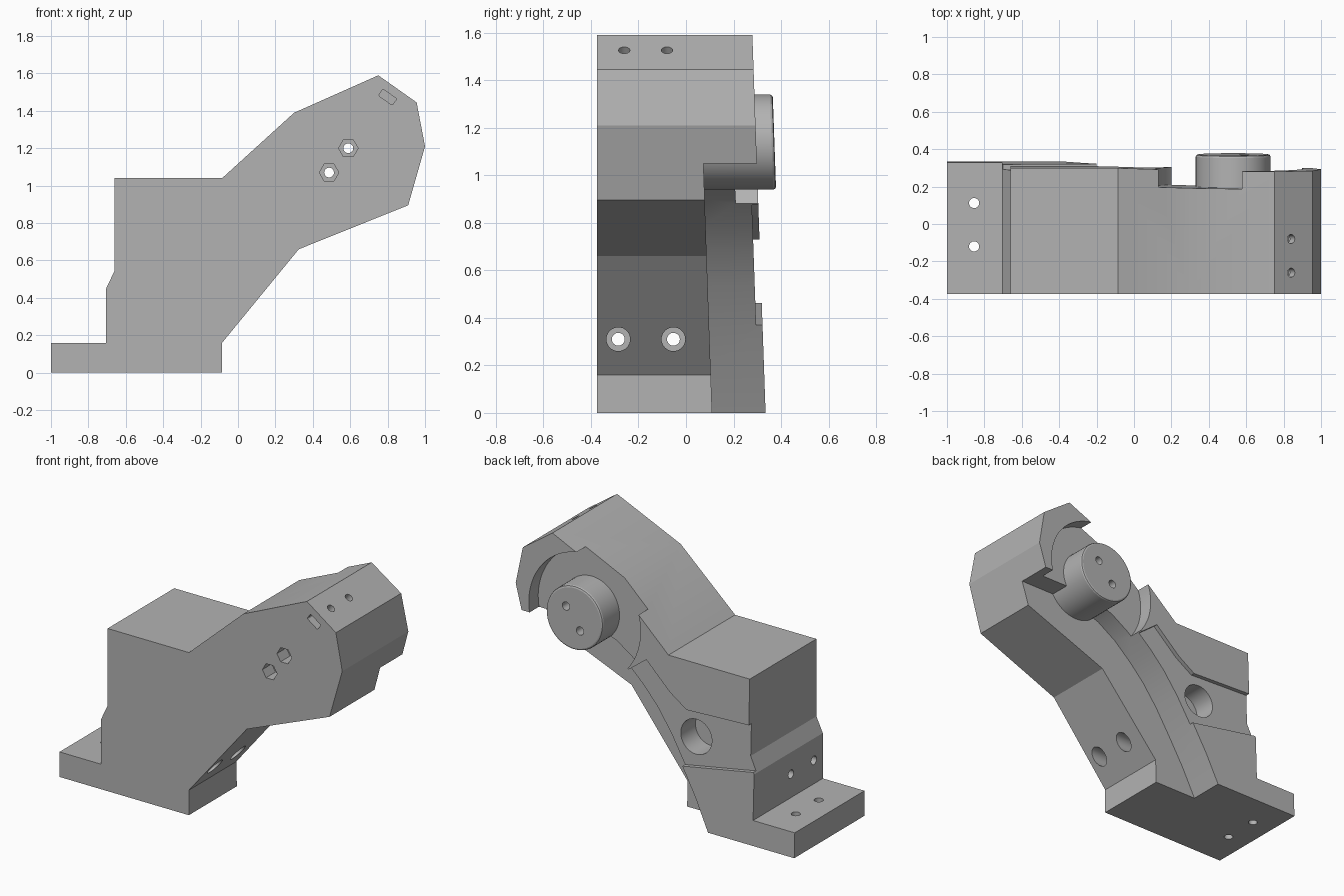
import bpy, bmesh, math
from mathutils import Vector, Matrix

cube = bpy.data.objects.get("Cube")
if cube:
    bpy.data.objects.remove(cube, do_unlink=True)

TILT = 0.035  # the rear planes lean forward with height

grey = bpy.data.materials.new("plain grey")
grey.use_nodes = True
grey.diffuse_color = (0.45, 0.45, 0.45, 1)
grey.node_tree.nodes["Principled BSDF"].inputs["Base Color"].default_value = (0.45, 0.45, 0.45, 1)


def finish(name, bm):
    bmesh.ops.recalc_face_normals(bm, faces=bm.faces)
    mesh = bpy.data.meshes.new(name)
    bm.to_mesh(mesh)
    bm.free()
    mesh.materials.append(grey)
    obj = bpy.data.objects.new(name, mesh)
    bpy.context.collection.objects.link(obj)
    return obj


def prism(name, outline, front, back, lean_front=True, lean_back=True):
    """Extrude an x-z outline along y; leaning ends follow the rear tilt."""
    bm = bmesh.new()
    rings = []
    for y, lean in ((front, lean_front), (back, lean_back)):
        rings.append([bm.verts.new((x, y - TILT * z * lean, z)) for x, z in outline])
    a, b = rings
    bm.faces.new(a)
    bm.faces.new(b[::-1])
    for i in range(len(a)):
        j = (i + 1) % len(a)
        bm.faces.new((a[i], b[i], b[j], a[j]))
    return finish(name, bm)


def circle(cx, cz, r, n=64):
    return [(cx + r * math.cos(math.tau * i / n), cz + r * math.sin(math.tau * i / n))
            for i in range(n)]


def rod(name, start, end, r, sides=32):
    start, end = Vector(start), Vector(end)
    axis = end - start
    turn = axis.to_track_quat('Z', 'Y').to_matrix().to_4x4()
    bm = bmesh.new()
    bmesh.ops.create_cone(bm, cap_ends=True, segments=sides, radius1=r, radius2=r,
                          depth=axis.length,
                          matrix=Matrix.Translation((start + end) / 2) @ turn)
    return finish(name, bm)


def activate(obj):
    bpy.ops.object.select_all(action='DESELECT')
    obj.select_set(True)
    bpy.context.view_layer.objects.active = obj


def cut(targets, cutter):
    cutter.hide_render = True
    for obj in targets:
        activate(obj)
        mod = obj.modifiers.new("cut", 'BOOLEAN')
        mod.operation = 'DIFFERENCE'
        mod.solver = 'EXACT'
        mod.object = cutter
        bpy.ops.object.modifier_apply(modifier=mod.name)
    bpy.data.objects.remove(cutter, do_unlink=True)


# Main bracket body
body = prism("bracket_body", [
    (-1, 0), (-0.085, 0), (-0.085, 0.16), (0.325, 0.66), (0.91, 0.895), (1, 1.21),
    (0.955, 1.445), (0.75, 1.59), (0.30, 1.39), (-0.085, 1.04), (-0.66, 1.04),
    (-0.66, 0.545), (-0.705, 0.45), (-0.705, 0.16), (-1, 0.16)],
    -0.375, 0.335, lean_front=False)

# Curved channel along the lower rear edge, ending below the hook
cut([body], prism("channel_cutter", [
    (-0.42, -0.06), (-0.39, 0), (-0.3, 0.19), (-0.2, 0.37), (-0.1, 0.54), (0, 0.68),
    (0.1, 0.79), (0.22, 0.9), (0.35, 0.985), (0.5, 1.035), (0.65, 1.05), (1.2, 1.05),
    (1.2, -0.06)], 0.11, 0.6))

# Round pocket around the boss
cut([body], prism("pocket_cutter", circle(0.51, 1.125, 0.395), 0.24, 0.6))

# Shallow band across the rear face
cut([body], prism("band_cutter", [
    (-0.8, 0.755), (-0.22, 0.73), (-0.1, 0.81), (0.07, 0.97), (0.2, 0.87),
    (0.2, 0.3), (-0.2, 0.37), (-0.8, 0.48)], 0.308, 0.6))

# Blind bore in the band
cut([body], prism("bore_cutter", circle(-0.275, 0.565, 0.11, 48), 0.16, 0.6))

# Round boss with a softened rim
boss = prism("round_boss", circle(0.53, 1.14, 0.2), 0.09, 0.412)
bevel = boss.modifiers.new("rim", 'BEVEL')
bevel.width = 0.012
bevel.segments = 2
bevel.limit_method = 'ANGLE'
activate(boss)
bpy.ops.object.modifier_apply(modifier=bevel.name)

# Bolt holes through the boss, with hexagonal pockets at the front
for x, z in ((0.487, 1.07), (0.59, 1.2)):
    cut([body], prism("hex_cutter", circle(x, z, 0.052, 6), -0.5, -0.28, False, False))
    cut([body, boss], rod("bolt_cutter", (x, -0.5, z), (x, 0.5, z), 0.026))

# Mounting holes in the foot
for y in (0.112, -0.12):
    cut([body], rod("foot_cutter", (-0.855, y, -0.1), (-0.855, y, 0.3), 0.027))

# Counterbored holes through the lower column
for y in (-0.285, -0.053):
    cut([body], rod("column_cutter", (-0.9, y, 0.31), (0.3, y, 0.31), 0.027))
    cut([body], rod("counterbore_cutter", (-0.1, y, 0.31), (0.3, y, 0.31), 0.05))

# Slot in the front of the head, and holes into the sloping face
across = Vector((0.205, 0, -0.145)).normalized()
up = Vector((0.145, 0, 0.205)).normalized()
middle = Vector((0.80, 0, 1.473))
corners = [middle + across * a * 0.045 + up * b * 0.021
           for a, b in ((-1, -0.8), (-0.85, -1), (0.85, -1), (1, -0.8),
                        (1, 0.8), (0.85, 1), (-0.85, 1), (-1, 0.8))]
cut([body], prism("slot_cutter", [(p.x, p.z) for p in corners], -0.5, -0.05, False, False))
for y in (-0.08, -0.26):
    hole = Vector((0.84, y, 1.526))
    cut([body], rod("head_cutter", hole - up * 0.2, hole + up * 0.1, 0.024))

for obj in (body, boss):
    activate(obj)
    bpy.ops.object.shade_smooth_by_angle(angle=math.radians(20))
